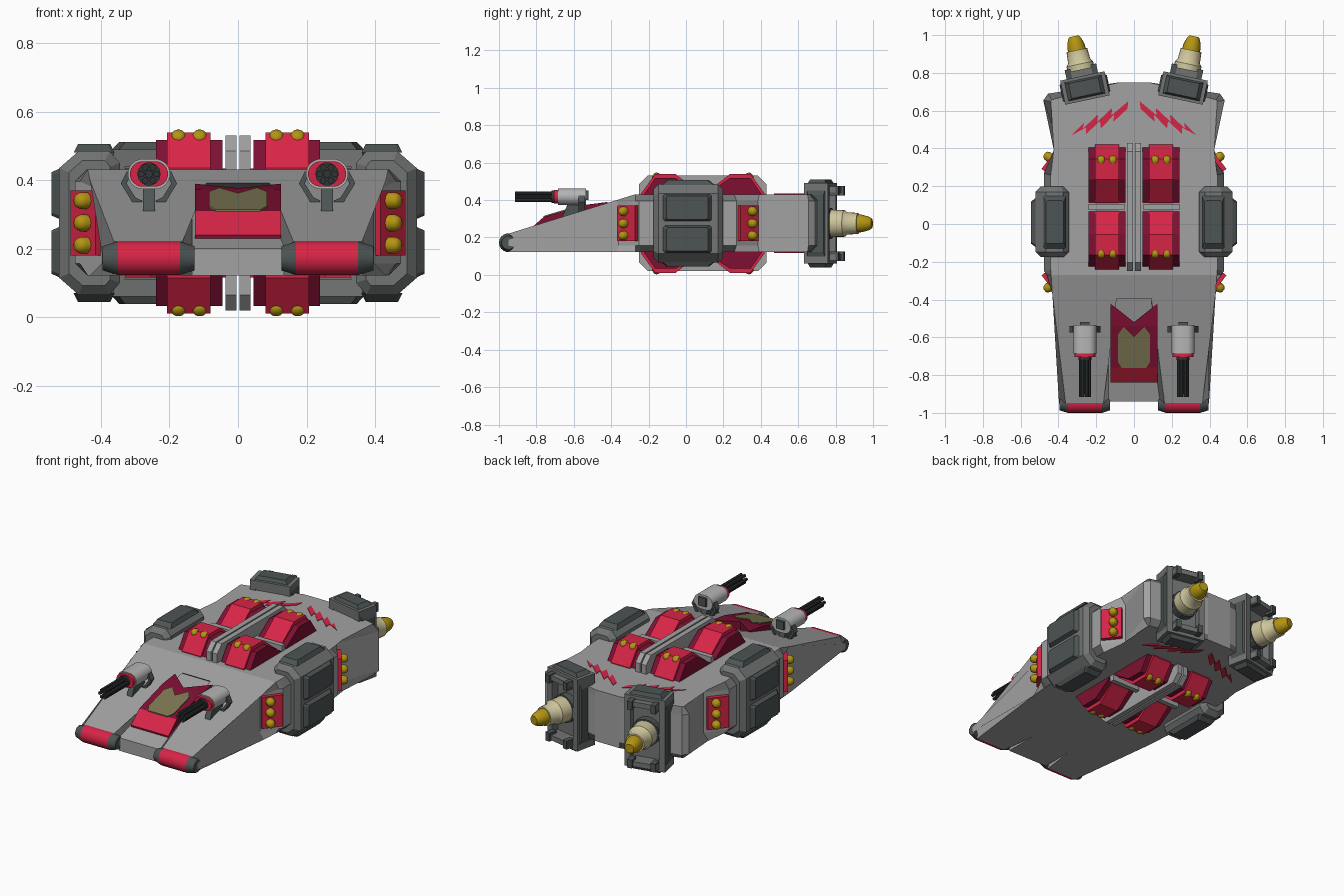
import bpy, bmesh, math
from mathutils import Matrix, Vector

if "Cube" in bpy.data.objects:
    bpy.data.objects.remove(bpy.data.objects["Cube"])

ZM = 0.275   # mid height: most parts repeat above and below it
YM = 0.09    # middle of the vent bays


def material(name, rgb):
    m = bpy.data.materials.new(name)
    m.diffuse_color = (*rgb, 1)
    m.use_nodes = True
    m.node_tree.nodes["Principled BSDF"].inputs["Base Color"].default_value = m.diffuse_color
    return m


LIGHT = material("light grey", (0.36, 0.36, 0.36))
MID = material("mid grey", (0.17, 0.175, 0.175))
DARK = material("dark grey", (0.075, 0.088, 0.09))
BLACK = material("gun black", (0.03, 0.035, 0.036))
PALE = material("pale grey", (0.46, 0.46, 0.46))
RED = material("red", (0.68, 0.018, 0.062))
MAROON = material("maroon", (0.21, 0.005, 0.032))
GOLD = material("gold", (0.45, 0.30, 0.006))
BEIGE = material("beige", (0.62, 0.56, 0.33))
GLASS = material("olive glass", (0.20, 0.18, 0.085))


def mirror(bm, axis, centre):
    """Add a reflected copy of everything in bm."""
    geom = bm.verts[:] + bm.edges[:] + bm.faces[:]
    new = bmesh.ops.duplicate(bm, geom=geom)["geom"]
    for v in new:
        if isinstance(v, bmesh.types.BMVert):
            v.co[axis] = 2 * centre - v.co[axis]
    bmesh.ops.reverse_faces(bm, faces=[f for f in new if isinstance(f, bmesh.types.BMFace)])


def finish(name, bm, mats, mirrors=(), rule=None, smooth=False, matrix=None):
    bmesh.ops.recalc_face_normals(bm, faces=bm.faces[:])
    if matrix:
        bm.transform(matrix)
    for axis, centre in mirrors:
        mirror(bm, axis, centre)
    bm.normal_update()
    if rule:
        for f in bm.faces:
            f.material_index = rule(f)
    me = bpy.data.meshes.new(name)
    bm.to_mesh(me)
    bm.free()
    ob = bpy.data.objects.new(name, me)
    bpy.context.collection.objects.link(ob)
    for m in mats if isinstance(mats, list) else [mats]:
        me.materials.append(m)
    if smooth:
        bpy.ops.object.select_all(action='DESELECT')
        ob.select_set(True)
        bpy.context.view_layer.objects.active = ob
        bpy.ops.object.shade_smooth_by_angle(angle=math.radians(35))
    return ob


def prism(bm, pts, axis, lo, hi, taper=1.0):
    """Extrude a 2D outline along an axis; taper shrinks the far cap."""
    cu = (min(p[0] for p in pts) + max(p[0] for p in pts)) / 2
    cv = (min(p[1] for p in pts) + max(p[1] for p in pts)) / 2
    rings = []
    for w, s in ((lo, 1.0), (hi, taper)):
        ring = []
        for u, v in pts:
            co = [cu + (u - cu) * s, cv + (v - cv) * s]
            co.insert(axis, w)
            ring.append(bm.verts.new(co))
        rings.append(ring)
    a, b = rings
    n = len(pts)
    bm.faces.new(a[::-1])
    bm.faces.new(b)
    for i in range(n):
        bm.faces.new((a[i], a[(i + 1) % n], b[(i + 1) % n], b[i]))
    return bm


def rect(u0, u1, v0, v1, c=0.0):
    if not c:
        return [(u0, v0), (u1, v0), (u1, v1), (u0, v1)]
    return [(u0 + c, v0), (u1 - c, v0), (u1, v0 + c), (u1, v1 - c),
            (u1 - c, v1), (u0 + c, v1), (u0, v1 - c), (u0, v0 + c)]


def lathe(bm, profile, origin, direction, n=14):
    """Turn (distance, radius) pairs round an axis."""
    mat = Matrix.Translation(origin) @ Vector(direction).to_track_quat('Z', 'Y').to_matrix().to_4x4()
    rings = [[bm.verts.new(mat @ Vector((r * math.cos(2 * math.pi * i / n), r * math.sin(2 * math.pi * i / n), d)))
              for i in range(n)] for d, r in profile]
    bm.faces.new(rings[0][::-1])
    bm.faces.new(rings[-1])
    for a, b in zip(rings, rings[1:]):
        for i in range(n):
            bm.faces.new((a[i], a[(i + 1) % n], b[(i + 1) % n], b[i]))
    return bm


def bevel_caps(bm, axis, offset, keep=lambda e: True):
    edges = [e for e in bm.edges if abs(e.verts[0].co[axis] - e.verts[1].co[axis]) < 1e-5 and keep(e)]
    bmesh.ops.bevel(bm, geom=edges, offset=offset, segments=1, affect='EDGES', profile=0.5)


X, Z, Y = (0, 0.0), (2, ZM), (1, YM)

# Hull: chamfered outline whose front top slopes down to two prongs
half = [(0.127, -0.36), (0.127, -0.95), (0.397, -0.95), (0.397, -0.36), (0.476, -0.25), (0.476, 0.27),
        (0.385, 0.385), (0.48, 0.655), (0.455, 0.69), (0.08, 0.75)]
bm = prism(bmesh.new(), half + [(-x, y) for x, y in half[::-1]], 2, 0.122, 0.431)
bevel_caps(bm, 2, 0.035, lambda e: max(v.co.y for v in e.verts) > -0.94)
bmesh.ops.bisect_plane(bm, geom=bm.verts[:] + bm.edges[:] + bm.faces[:], plane_co=(0, -0.27, 0), plane_no=(0, 1, 0))
for v in bm.verts:
    if v.co.z > 0.3 and v.co.y < -0.27:
        v.co.z -= 0.31 * (-0.27 - v.co.y)
finish("hull", bm, [LIGHT, MID], rule=lambda f: int(0.3 < abs(f.normal.z) < 0.9))
finish("nose_floor", prism(bmesh.new(), [(-0.94, 0.122), (-0.94, 0.2), (-0.33, 0.385), (-0.33, 0.122)], 0, -0.135, 0.135), LIGHT)

# Rounded prong tips
finish("prong_tip", lathe(bmesh.new(), [(0, 0.05), (0.18, 0.05)], (0.17, -0.95, 0.172), (1, 0, 0), 18), RED, [X], smooth=True)
bm = lathe(bmesh.new(), [(0, 0.05), (0.045, 0.036)], (0.35, -0.95, 0.172), (1, 0, 0), 18)
lathe(bm, [(0, 0.05), (0.043, 0.036)], (0.17, -0.95, 0.172), (-1, 0, 0), 18)
finish("prong_tip_ends", bm, DARK, [X], smooth=True)


# Cockpit: notched block following a bent slope, with a glass plate
def canopy_z(y):
    if y < -0.76:
        return 0.31 + (y + 0.76) * 0.875
    return 0.31 + (y + 0.76) * 0.29 if y < -0.54 else 0.374 + (y + 0.54) * 0.13


outline = [(-0.125, -0.84), (0.125, -0.84), (0.125, -0.76), (0.125, -0.54), (0.125, -0.42), (0, -0.52),
           (-0.125, -0.42), (-0.125, -0.54), (-0.125, -0.76)]
bm = prism(bmesh.new(), outline, 2, 0.18, 0.5)
for y in (-0.76, -0.54):
    bmesh.ops.bisect_plane(bm, geom=bm.verts[:] + bm.edges[:] + bm.faces[:], plane_co=(0, y, 0), plane_no=(0, 1, 0))
for v in bm.verts:
    if v.co.z > 0.4:
        v.co.z = canopy_z(v.co.y)
finish("cockpit", bm, [MAROON, RED], rule=lambda f: int(f.normal.z > 0.3 and f.calc_center_median().y < -0.76))
right = [(0.065, -0.762), (0.085, -0.73), (0.085, -0.585), (0.055, -0.545)]
bm = prism(bmesh.new(), right + [(0, -0.6)] + [(-x, y) for x, y in right[::-1]], 2, 0, 0.006)
for v in bm.verts:
    v.co.z += canopy_z(v.co.y)
finish("cockpit_glass", bm, GLASS)

# Central twin fins and vent bays, repeated above and below
finish("centre_fin", prism(bmesh.new(), rect(-0.25, 0.43, 0.02, 0.53, 0.045), 0, 0.004, 0.036), LIGHT, [X])
finish("bay_divider", prism(bmesh.new(), rect(0.05, 0.24, 0.075, 0.105), 2, 0.42, 0.465), LIGHT, [X, Z])
finish("vent_sides", prism(bmesh.new(), [(-0.245, 0.40), (-0.165, 0.517), (-0.055, 0.517), (0.07, 0.434), (0.07, 0.4)],
                           0, 0.045, 0.24), MAROON, [X, Y, Z])
finish("vent_middle", prism(bmesh.new(), [(-0.24, 0.435), (-0.165, 0.539), (-0.055, 0.539), (0.07, 0.44), (0.07, 0.4), (-0.24, 0.4)],
                            0, 0.08, 0.207), RED, [X, Y, Z])
BULB = [(0, 0.025), (0.032, 0.025), (0.046, 0.019), (0.052, 0.01)]
bm = bmesh.new()
for x in (0.112, 0.174):
    lathe(bm, BULB, (x, -0.135, 0.503), (0, -0.75, 0.66))
finish("vent_bulbs", bm, GOLD, [X, Y, Z], smooth=True)

# Zigzag stripes
zig = [(0.33, 0.47), (0.265, 0.535), (0.27, 0.505), (0.19, 0.58), (0.195, 0.54), (0.115, 0.615), (0.12, 0.575), (0.03, 0.65),
       (0.035, 0.61), (0.11, 0.54), (0.105, 0.58), (0.175, 0.505), (0.18, 0.545), (0.255, 0.475), (0.255, 0.51)]
finish("zigzag_stripe", prism(bmesh.new(), zig, 2, 0.428, 0.434), RED, [X, Z])

# Red corner plates with three bulbs each
d = Vector((0.79, -0.61, 0))
bm = prism(bmesh.new(), rect(-0.06, 0.06, 0.18, 0.37), 1, -0.02, 0.014)
turn = Matrix.Translation((0.437, -0.307, 0)) @ Matrix.Rotation(math.atan2(d.x, -d.y), 4, 'Z')
finish("corner_plate", bm, RED, [X, (1, 0.01)], matrix=turn)
bm = bmesh.new()
for z in (0.21, 0.275, 0.34):
    lathe(bm, BULB, Vector((0.432, -0.32, z)), d)
finish("corner_bulbs", bm, GOLD, [X, (1, 0.01)], smooth=True)

# Side pods with raised dark panels
pod = [(0.345, 0.45), (0.375, 0.485), (0.465, 0.485), (0.522, 0.435)]
bm = prism(bmesh.new(), pod + [(x, 2 * ZM - z) for x, z in pod[::-1]], 1, -0.175, 0.198)
bevel_caps(bm, 1, 0.028)
finish("side_pod", bm, MID, [X])
bm = prism(bmesh.new(), rect(0.36, 0.48, -0.135, 0.155, 0.01), 2, 0.48, 0.506, 0.78)
finish("pod_top_panel", bm, DARK, [X, Z])
bm = prism(bmesh.new(), rect(-0.125, 0.14, 0.285, 0.435, 0.01), 0, 0.518, 0.545, 0.84)
finish("pod_side_panel", bm, DARK, [X, Z])

# Angled rear engines, built in local space then turned outward
ENG = Matrix.Translation((0.26, 0.72, ZM)) @ Matrix.Rotation(math.radians(-12), 4, 'Z')
bm = bmesh.new()
for s in (-1, 1):
    prism(bm, rect(-0.12, 0.12, -0.065, 0.065), 2, s * 0.165, s * 0.215)
    prism(bm, rect(-0.065, 0.065, -0.215, 0.215), 0, s * 0.085, s * 0.12)
    prism(bm, rect(-0.085, 0.085, -0.065, 0.1), 2, s * 0.165, s * 0.195)
prism(bm, rect(-0.1, 0.1, -0.18, 0.18), 1, -0.06, 0.02)
finish("engine_frame", bm, MID, [X], matrix=ENG)
bm = bmesh.new()
for s in (-1, 1):
    prism(bm, rect(-0.1, 0.1, -0.05, 0.05), 2, s * 0.214, s * 0.236, 0.8)
    prism(bm, rect(-0.05, 0.05, -0.18, 0.18), 0, s * 0.119, s * 0.128, 0.85)
    for t in (-1, 1):
        prism(bm, rect(s * 0.07 - 0.015, s * 0.07 + 0.015, t * 0.175 - 0.025, t * 0.175 + 0.025), 1, 0.06, 0.115)
lathe(bm, [(0, 0.082), (0.05, 0.082)], (0, 0.01, 0), (0, 1, 0), 20)
finish("engine_panels", bm, DARK, [X], matrix=ENG)
bm = lathe(bmesh.new(), [(0, 0.074), (0.10, 0.072), (0.115, 0.06), (0.175, 0.056)], (0, 0.03, 0), (0, 1, 0), 20)
finish("nozzle_sleeve", bm, BEIGE, [X], smooth=True, matrix=ENG)
bm = lathe(bmesh.new(), [(0, 0.048), (0.04, 0.047), (0.08, 0.036), (0.095, 0.026)], (0, 0.185, 0), (0, 1, 0), 20)
finish("nozzle_tip", bm, GOLD, [X], smooth=True, matrix=ENG)


# Twin rotary guns on the prongs
def capsule(cx, cz, hw, r):
    return [(cx + (hw - r) * (1 if math.cos(a) > 0 else -1) + r * math.cos(a), cz + r * math.sin(a))
            for a in [math.radians(-81 + 18 * i) for i in range(20)]]


GX, GZ = 0.26, 0.418
finish("gun_body", prism(bmesh.new(), capsule(GX, GZ, 0.062, 0.044), 1, -0.685, -0.535), PALE, [X], smooth=True)
finish("gun_collar", prism(bmesh.new(), capsule(GX, GZ, 0.056, 0.037), 1, -0.705, -0.68), RED, [X], smooth=True)
bm = lathe(bmesh.new(), [(0, 0.034), (0.02, 0.034)], (GX, -0.7, GZ), (0, -1, 0))
lathe(bm, [(0, 0.012), (0.2, 0.012)], (GX, -0.7, GZ), (0, -1, 0), 8)
for i in range(6):
    a = math.radians(60 * i)
    lathe(bm, [(0, 0.0095), (0.215, 0.0095)], (GX + 0.022 * math.cos(a), -0.7, GZ + 0.022 * math.sin(a)), (0, -1, 0), 8)
finish("gun_barrels", bm, BLACK, [X])
arm = [(0.31, 0.425), (0.325, 0.425), (0.342, 0.39), (0.308, 0.335), (0.28, 0.325), (0.28, 0.34), (0.3, 0.35), (0.325, 0.39)]
bm = prism(bmesh.new(), arm, 1, -0.575, -0.54)
mirror(bm, 0, GX)
prism(bm, [(-0.67, 0.29), (-0.63, 0.385), (-0.55, 0.385), (-0.53, 0.32)], 0, GX - 0.018, GX + 0.018)
prism(bm, rect(GX - 0.025, GX + 0.025, 0.40, 0.45), 1, -0.54, -0.52)
finish("gun_mount", bm, DARK, [X])
